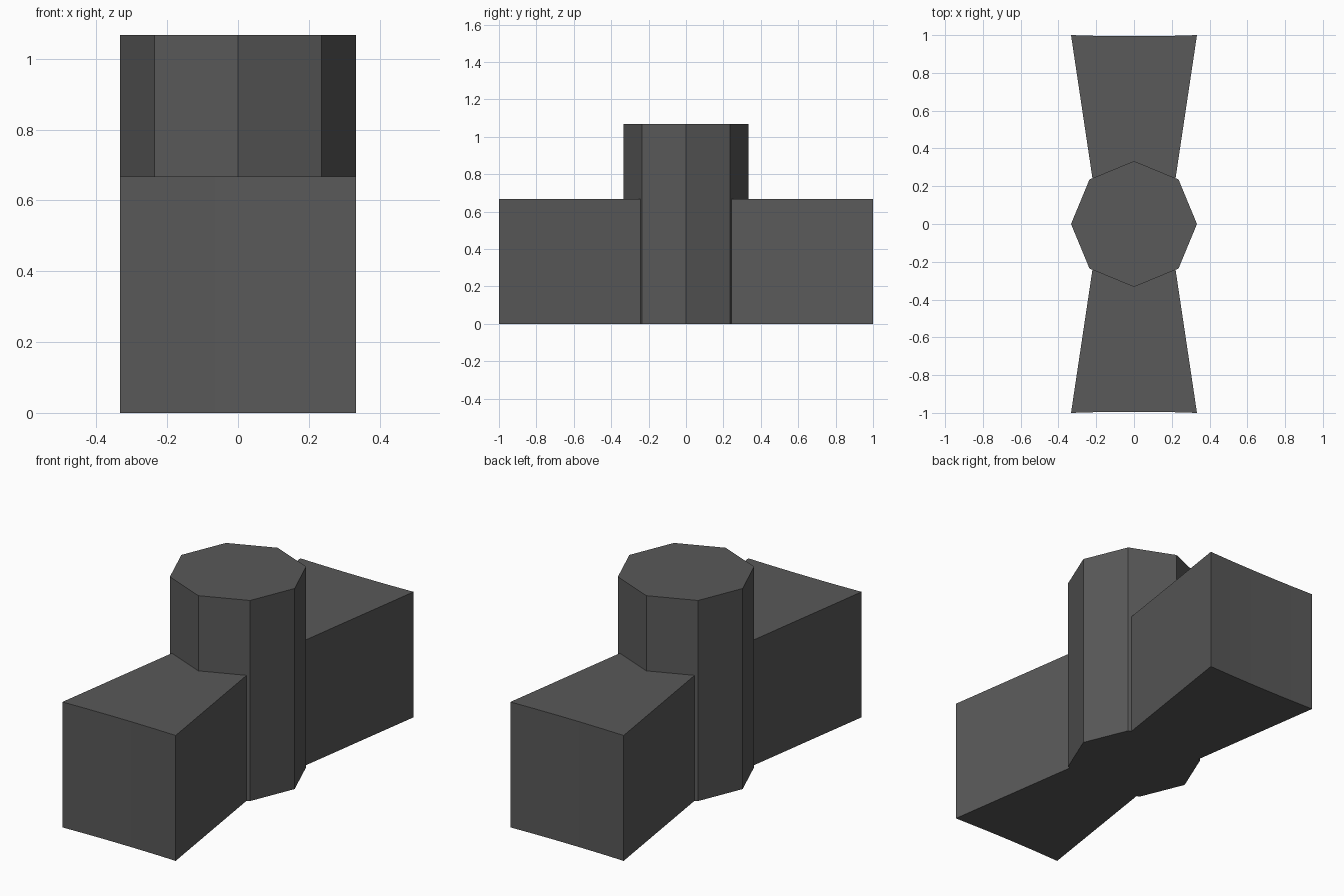
import bpy, bmesh, math

if "Cube" in bpy.data.objects:
    bpy.data.objects.remove(bpy.data.objects["Cube"])

R = 1 / 3        # pillar radius and half width of the wing ends
WING_H = 0.667
PILLAR_H = 1.067

dark = bpy.data.materials.new("dark_grey")
dark.diffuse_color = (0.1, 0.1, 0.1, 1)
dark.use_nodes = True
dark.node_tree.nodes["Principled BSDF"].inputs["Base Color"].default_value = dark.diffuse_color


def prism(name, outline, height):
    """Extrude an outline up from z = 0."""
    bm = bmesh.new()
    base = bm.faces.new([bm.verts.new((x, y, 0)) for x, y in outline])
    top = bmesh.ops.extrude_face_region(bm, geom=[base], use_keep_orig=True)
    verts = [v for v in top["geom"] if isinstance(v, bmesh.types.BMVert)]
    bmesh.ops.translate(bm, verts=verts, vec=(0, 0, height))
    bmesh.ops.recalc_face_normals(bm, faces=bm.faces)
    mesh = bpy.data.meshes.new(name)
    bm.to_mesh(mesh)
    bm.free()
    mesh.materials.append(dark)
    obj = bpy.data.objects.new(name, mesh)
    bpy.context.collection.objects.link(obj)
    return obj


# Central octagonal pillar
prism("pillar", [(R * math.cos(i * math.pi / 4), R * math.sin(i * math.pi / 4))
                 for i in range(8)], PILLAR_H)

# Flared wings: slightly hollow outer end, inner end fitted to the pillar
inner_x = 0.22
inner_y = R - inner_x * math.tan(math.pi / 8)
inner = [(-inner_x, inner_y), (0, R), (inner_x, inner_y)]
steps = 5
outer = []
for i in range(steps + 1):
    t = 1 - 2 * i / steps
    outer.append((R * t, 1 - 0.006 * (1 - t * t)))
outline = inner + outer
prism("back_wing", outline, WING_H)
prism("front_wing", [(-x, -y) for x, y in outline], WING_H)
